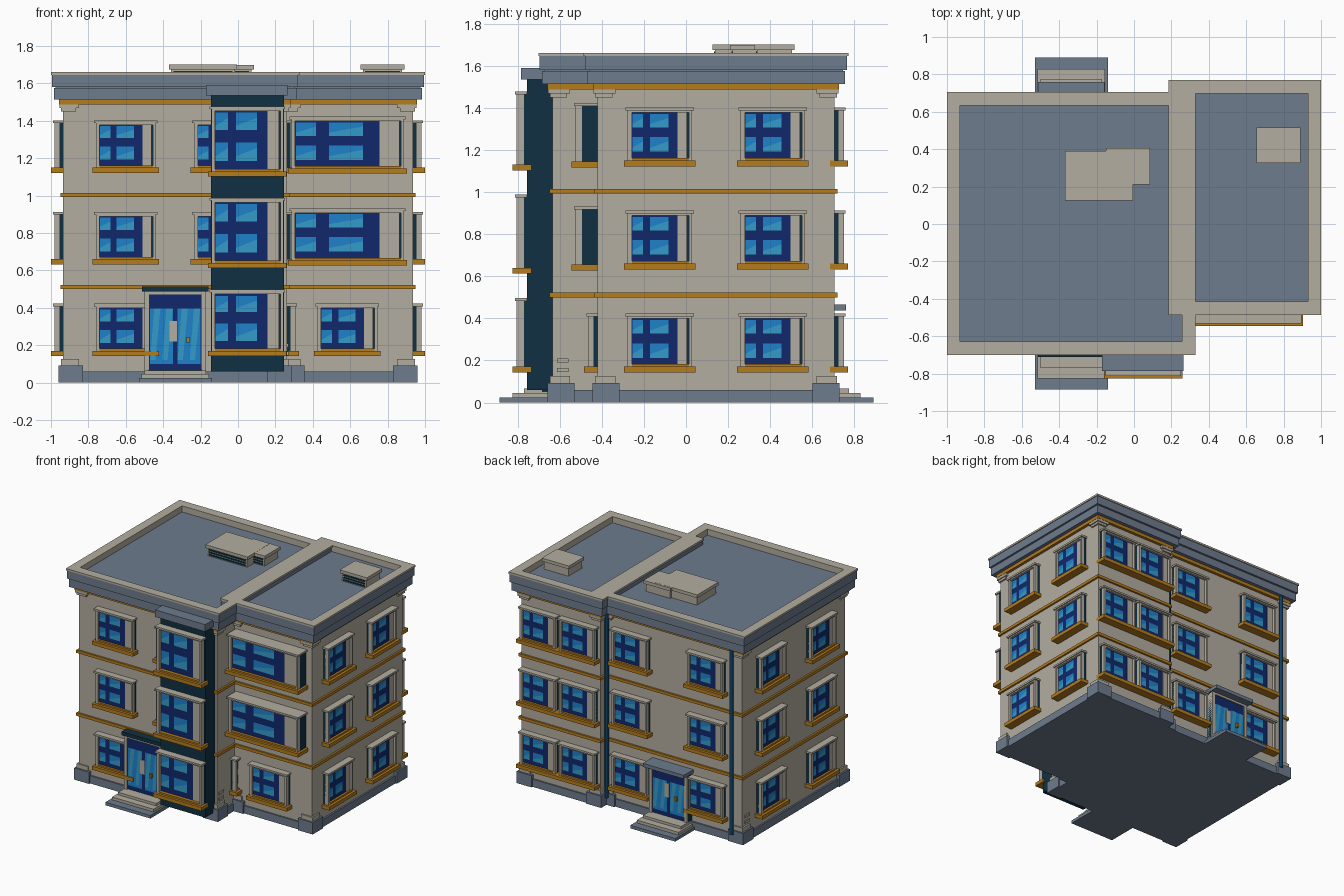
import bpy, bmesh
from mathutils import Vector

if "Cube" in bpy.data.objects:
    bpy.data.objects.remove(bpy.data.objects["Cube"], do_unlink=True)

COLOURS = {
    "beige_stone": (0.45, 0.42, 0.35), "slate_grey": (0.155, 0.2, 0.27),
    "ochre_trim": (0.46, 0.2, 0.012), "dark_teal": (0.005, 0.03, 0.055),
    "navy_glass": (0.005, 0.022, 0.15), "blue_glass": (0.013, 0.22, 0.6),
    "light_glass": (0.035, 0.33, 0.58), "pipe_blue": (0.008, 0.09, 0.22)}
NAMES = list(COLOURS)
BEIGE, GREY, OCHRE, TEAL, NAVY, BLUE, LIGHT, PIPE = range(len(NAMES))
MATS = []
for name, rgb in COLOURS.items():
    m = bpy.data.materials.new(name)
    m.use_nodes = True
    m.diffuse_color = (*rgb, 1)
    bsdf = m.node_tree.nodes["Principled BSDF"]
    bsdf.inputs["Base Color"].default_value = (*rgb, 1)
    bsdf.inputs["Roughness"].default_value = 0.8
    MATS.append(m)


class Part:
    """Mesh made of boxes and plates in a wall frame: u to the right, d outward, z up."""

    def __init__(self, name, origin=(0, 0), normal=(0, -1)):
        self.name, self.bm = name, bmesh.new()
        self.o, self.n = Vector((*origin, 0)), Vector((*normal, 0))
        self.u = Vector((-normal[1], normal[0], 0))

    def at(self, u, d, z):
        return self.o + self.u * u + self.n * d + Vector((0, 0, z))

    def poly(self, pts, d, mat):
        f = self.bm.faces.new([self.bm.verts.new(self.at(u, d, z)) for u, z in pts])
        f.material_index = mat

    def box(self, u0, u1, d0, d1, z0, z1, mat):
        a, b = self.at(u0, d0, z0), self.at(u1, d1, z1)
        made = bmesh.ops.create_cube(self.bm, size=1)["verts"]
        for v in made:
            v.co = Vector((a[i] + b[i]) / 2 + v.co[i] * abs(b[i] - a[i]) for i in range(3))
        for f in {f for v in made for f in v.link_faces}:
            f.material_index = mat

    def finish(self):
        me = bpy.data.meshes.new(self.name)
        self.bm.to_mesh(me)
        self.bm.free()
        used = sorted({p.material_index for p in me.polygons})
        slots = [p.material_index for p in me.polygons]
        for i in used:
            me.materials.append(MATS[i])
        for p, s in zip(me.polygons, slots):
            p.material_index = used.index(s)
        bpy.context.collection.objects.link(bpy.data.objects.new(self.name, me))


def world(name):
    # Frame whose u is x and whose d is y
    p = Part(name)
    p.n = Vector((0, 1, 0))
    return p


def window(name, origin, normal, w, z0, z1, depth=0.02, out=0.025):
    p = Part(name, origin, normal)
    h, face = w / 2, depth + out
    p.box(-h, h, -0.02, depth, z0, z1 - 0.01, TEAL)
    # Stone surround, lintel and sill
    for a, b in ((-h, -h + 0.02), (h - 0.014, h)):
        p.box(a, b, depth - 0.004, face, z0, z1 - 0.012, BEIGE)
    p.box(-h, h, depth - 0.004, face, z1 - 0.024, z1 - 0.012, BEIGE)
    p.box(-h - 0.01, h + 0.01, 0, face + 0.008, z1 - 0.014, z1, BEIGE)
    p.box(-h - 0.018, h + 0.018, -0.02, face + 0.02, z0 - 0.028, z0, OCHRE)
    p.box(-h + 0.02, h - 0.014, 0, face, z0, z0 + 0.012, OCHRE)
    # Glass with four panes, and the pale side panel
    g0, g1 = -h + 0.02, -h + 0.02 + (w - 0.034) * 0.8
    b, t = z0 + 0.012, z1 - 0.024
    p.box(g0, g1, depth, depth + 0.008, b, t, NAVY)
    p.box(g1, h - 0.022, depth, depth + 0.012, b, t, BEIGE)
    d = depth + 0.01
    for c0, c1 in ((0.01, 0.25), (0.4, 0.8)):
        for r0, r1 in ((0.67, 0.97), (0.14, 0.46)):
            l, r = g0 + (g1 - g0) * c0, g0 + (g1 - g0) * c1
            lo, hi = b + (t - b) * r0, b + (t - b) * r1
            k = lo + (hi - lo) * 0.25
            m = lo + (hi - lo) * 0.7
            p.poly([(l, k), (r, m), (r, hi), (l, hi)], d, BLUE)
            p.poly([(l, lo), (r, lo), (r, m), (l, k)], d, LIGHT)
    p.finish()


def ring(p, x0, x1, y0, y1, t, z0, z1, mat):
    p.box(x0, x1, y0, y0 + t, z0, z1, mat)
    p.box(x0, x1, y1 - t, y1, z0, z1, mat)
    p.box(x0, x0 + t, y0, y1, z0, z1, mat)
    p.box(x1 - t, x1, y0, y1, z0, z1, mat)


# The two building wings
WINGS = {"main_wing": (-0.935, 0.262, -0.635, 0.64),
         "side_wing": (0.25, 0.935, -0.42, 0.705)}
for wing, (x0, x1, y0, y1) in WINGS.items():
    def layer(p, o, z0, z1, mat):
        p.box(x0 - o, x1 + o, y0 - o, y1 + o, z0, z1, mat)
    p = world(wing + "_walls")
    layer(p, 0, 0.03, 1.53, BEIGE)
    p.finish()
    p = world(wing + "_plinth")
    layer(p, 0.012, 0, 0.06, GREY)
    p.finish()
    p = world(wing + "_bands")
    for z0, z1, o in ((0.5, 0.523, 0.014), (0.993, 1.015, 0.014), (1.488, 1.516, 0.022)):
        layer(p, o, z0, z1, OCHRE)
    p.finish()
    p = world(wing + "_cornice")
    layer(p, 0.05, 1.514, 1.575, GREY)
    layer(p, 0.06, 1.58, 1.612, GREY)
    layer(p, 0.04, 1.57, 1.585, GREY)
    ring(p, x0 - 0.06, x1 + 0.06, y0 - 0.06, y1 + 0.06, 0.06, 1.61, 1.645, GREY)
    ring(p, x0 - 0.066, x1 + 0.066, y0 - 0.066, y1 + 0.066, 0.072, 1.645, 1.66, BEIGE)
    ring(p, x0 - 0.03, x1 + 0.03, y0 - 0.03, y1 + 0.03, 0.036, 1.611, 1.65, BEIGE)
    p.finish()
    # Stepped feet and capitals at the corners
    p = world(wing + "_corners")
    for cx, sx in ((x0, 1), (x1, -1)):
        for cy, sy in ((y0, 1), (y1, -1)):
            for o, w, z0, z1, mat in ((0.024, 0.105, 0, 0.092, GREY), (0.012, 0.085, 0.09, 0.125, BEIGE),
                                      (0.012, 0.07, 1.45, 1.47, BEIGE), (0.02, 0.085, 1.468, 1.49, BEIGE)):
                p.box(cx - sx * o, cx + sx * w, cy - sy * o, cy + sy * w, z0, z1, mat)
    p.finish()

# Projecting stair bay with its cap
bay = world("stair_bay")
bay.box(-0.145, 0.245, -0.755, -0.6, 0.06, 1.54, TEAL)
bay.box(-0.17, 0.265, -0.785, -0.6, 1.535, 1.59, GREY)
bay.finish()

# Windows on every floor
FRONT, BACK, EAST, WEST = (0, -1), (0, 1), (1, 0), (-1, 0)
for floor in range(3):
    s = floor * 0.49
    z0, z1 = 0.17 + s, 0.422 + s
    spots = [(-0.6, -0.635, FRONT), (0.015, 0.64, BACK), (-0.64, 0.64, BACK),
             (0.425, 0.705, BACK), (0.765, 0.705, BACK), (0.935, -0.125, EAST),
             (0.935, 0.412, EAST), (0.262, -0.31, EAST), (-0.935, -0.31, WEST), (-0.935, 0.31, WEST)]
    if floor:
        spots.append((-0.075, -0.635, FRONT))
        window("wide_window", (0.585, -0.42), FRONT, 0.6, z0 - 0.005, z1 + 0.02, 0.075, 0.03)
    else:
        spots.append((0.585, -0.42, FRONT))
    for x, y, n in spots:
        window("window", (x, y), n, 0.32 if n == FRONT else 0.305, z0, z1)
    window("bay_window", (0.05, -0.755), FRONT, 0.385, z0 - 0.02 * (floor > 0), z1 + 0.075, 0.015, 0.035)


def entrance(name, origin, normal, top, hood_mat, hood):
    p = Part(name + "_door", origin, normal)
    h = 0.165
    p.box(-h, h, -0.02, 0.05, 0.05, top - 0.02, TEAL)
    for a, b in ((-h, -h + 0.025), (h - 0.025, h)):
        p.box(a, b, 0, 0.062, 0.05, top - 0.03, BEIGE)
    p.box(-h, h, 0, 0.062, top - 0.045, top - 0.025, BEIGE)
    p.box(-h - 0.012, h + 0.012, -0.02, hood, top - 0.028, top, hood_mat)
    p.box(-0.14, 0.14, 0.04, 0.054, 0.07, top - 0.045, NAVY)
    # Glazed leaves with slanted reflections
    t = top - 0.12
    for a in (-0.135, 0.012):
        p.poly([(a, 0.1), (a + 0.123, 0.1), (a + 0.123, t), (a, t)], 0.0555, BLUE)
        for k in (0.0, 0.065):
            p.poly([(a + k, 0.12), (a + k + 0.028, 0.12), (a + k + 0.055, t), (a + k + 0.022, t)], 0.057, LIGHT)
    p.box(-0.03, 0.008, 0.05, 0.059, 0.22, 0.33, BEIGE)
    p.box(0.06, 0.078, 0.05, 0.075, 0.215, 0.245, OCHRE)
    p.finish()
    # Three steps
    p = Part(name + "_steps", origin, normal)
    for w, d, z0, z1, mat in ((0.195, 0.25, 0, 0.024, GREY), (0.18, 0.19, 0.022, 0.046, BEIGE),
                              (0.165, 0.135, 0.044, 0.066, BEIGE)):
        p.box(-w, w, -0.02, d, z0, z1, mat)
    p.finish()


entrance("front", (-0.335, -0.635), FRONT, 0.515, TEAL, 0.075)
entrance("back", (-0.335, 0.64), BACK, 0.465, GREY, 0.12)

# Drainpipes on the back
for x, y in ((-0.86, 0.665), (0.222, 0.665)):
    bpy.ops.mesh.primitive_cylinder_add(vertices=8, radius=0.016, depth=1.46, location=(x, y, 0.79))
    pipe = bpy.context.object
    pipe.name = "drainpipe"
    pipe.data.materials.append(MATS[PIPE])
    bpy.ops.object.shade_smooth_by_angle()

# Rooftop ventilation housings with louvres
for x0, x1, y0, y1, z in ((-0.37, -0.005, 0.125, 0.39, 1.7), (-0.15, 0.085, 0.21, 0.405, 1.699),
                          (0.655, 0.89, 0.325, 0.515, 1.7)):
    p = world("roof_vent")
    p.box(x0 + 0.012, x1 - 0.012, y0 + 0.012, y1 - 0.012, 1.6, z - 0.02, BEIGE)
    p.box(x0, x1, y0, y1, z - 0.025, z, BEIGE)
    for k in range(3):
        p.box(x0 + 0.025, x1 - 0.025, y0 + 0.007, y0 + 0.015, 1.618 + k * 0.019, 1.629 + k * 0.019, TEAL)
    p.finish()

# Small wall grilles
for origin, n in (((0.262, -0.585), EAST), ((-0.935, 0.585), WEST)):
    p = Part("wall_grille", origin, n)
    for z in (0.145, 0.19):
        p.box(-0.028, 0.028, -0.005, 0.008, z, z + 0.02, BEIGE)
    p.finish()
